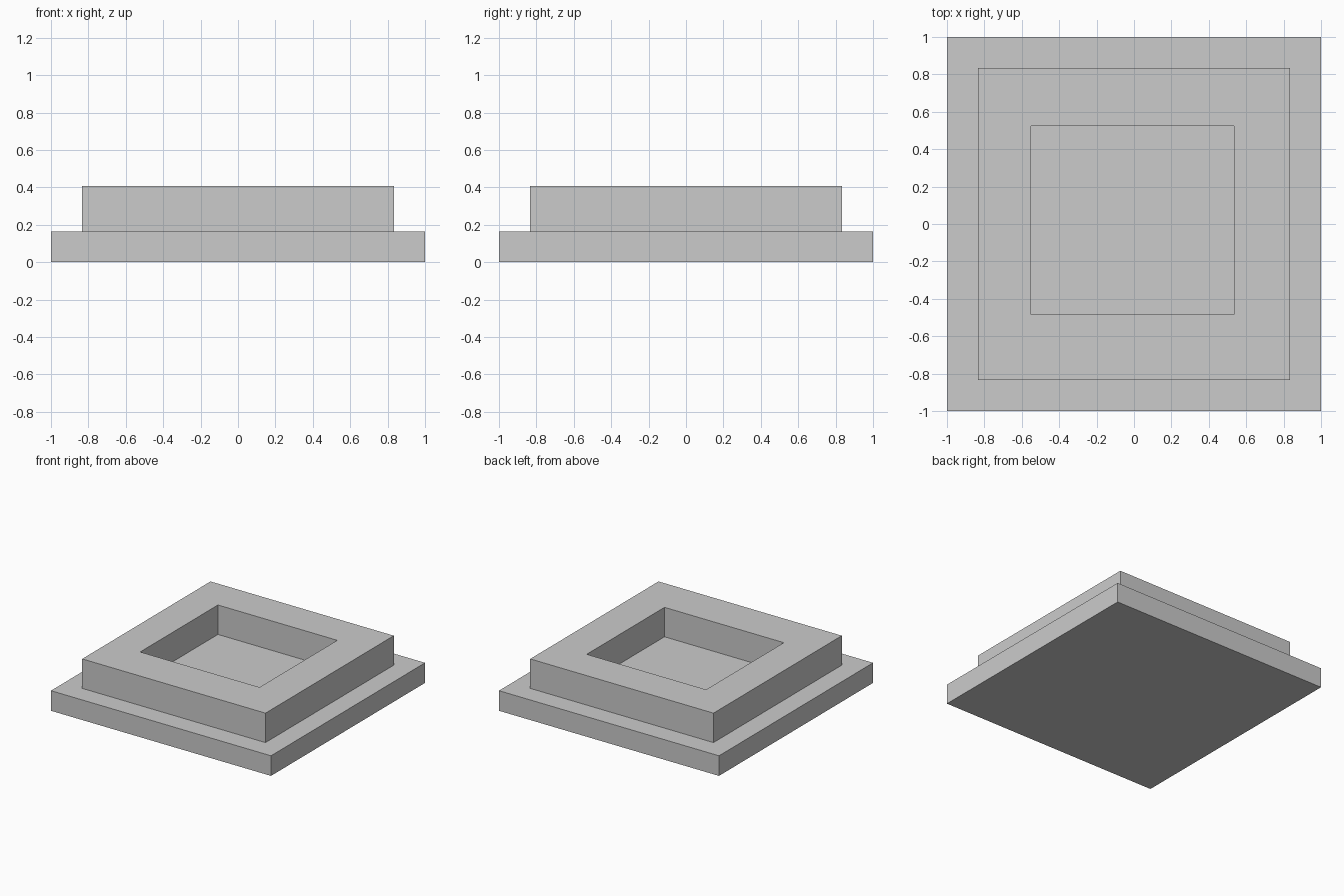
import bpy
import bmesh

default_cube = bpy.data.objects.get("Cube")
if default_cube:
    bpy.data.objects.remove(default_cube, do_unlink=True)

PLATE_TOP = 0.165
FRAME_TOP = 0.407
FRAME_HALF = 0.833

grey = bpy.data.materials.new("plain grey")
grey.use_nodes = True
colour = (0.6, 0.6, 0.6, 1)
grey.diffuse_color = colour
grey.node_tree.nodes["Principled BSDF"].inputs["Base Color"].default_value = colour


def ring_solid(name, rings, cap_start=False, cap_end=False):
    """Join rectangular rings (left, right, front, back, height) with flat walls."""
    bm = bmesh.new()
    loops = []
    for x0, x1, y0, y1, z in rings:
        corners = ((x0, y0), (x1, y0), (x1, y1), (x0, y1))
        loops.append([bm.verts.new((x, y, z)) for x, y in corners])
    for low, high in zip(loops, loops[1:]):
        for i in range(4):
            j = (i + 1) % 4
            bm.faces.new((low[i], low[j], high[j], high[i]))
    if cap_start:
        bm.faces.new(loops[0][::-1])
    if cap_end:
        bm.faces.new(loops[-1])
    mesh = bpy.data.meshes.new(name)
    bm.to_mesh(mesh)
    bm.free()
    mesh.materials.append(grey)
    obj = bpy.data.objects.new(name, mesh)
    bpy.context.collection.objects.link(obj)
    return obj


# Wide square base plate, whose top is also the pocket floor
plate = (-1, 1, -1, 1)
ring_solid("base_plate", [(*plate, 0), (*plate, PLATE_TOP)], True, True)

# Raised frame around a slightly off-centre rectangular pocket
outer = (-FRAME_HALF, FRAME_HALF, -FRAME_HALF, FRAME_HALF)
pocket = (-0.55, 0.535, -0.485, 0.525)
ring_solid("raised_frame", [(*outer, PLATE_TOP), (*outer, FRAME_TOP),
                            (*pocket, FRAME_TOP), (*pocket, PLATE_TOP)])
